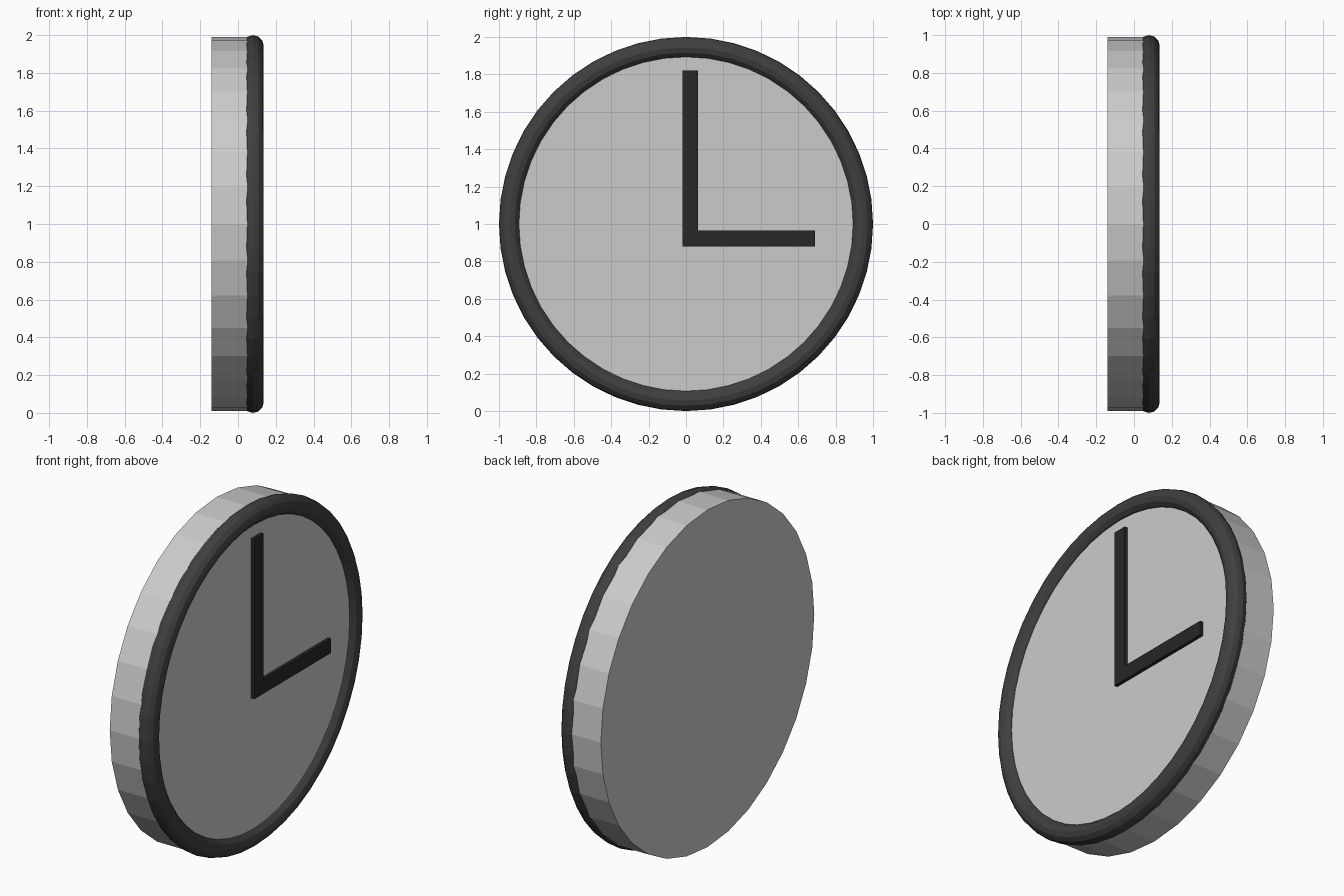
import bpy
import bmesh
import math

if "Cube" in bpy.data.objects:
    bpy.data.objects.remove(bpy.data.objects["Cube"])


def material(name, v):
    m = bpy.data.materials.new(name)
    m.diffuse_color = (v, v, v, 1)
    m.use_nodes = True
    m.node_tree.nodes["Principled BSDF"].inputs["Base Color"].default_value = m.diffuse_color
    return m


QUARTER = math.pi / 2

# Drum-shaped clock body, axis along x
bpy.ops.mesh.primitive_cylinder_add(vertices=32, radius=0.99, depth=0.24,
                                    location=(-0.02, 0, 1), rotation=(0, QUARTER, 0))
bpy.context.object.name = "clock_body"

# Dark round rim around the dial
bpy.ops.mesh.primitive_torus_add(major_segments=48, minor_segments=12,
                                 major_radius=0.944, minor_radius=0.056,
                                 location=(0.08, 0, 1), rotation=(0, QUARTER, 0))
rim = bpy.context.object
rim.name = "rim"
rim.data.materials.append(material("rim_dark", 0.05))

# L-shaped pair of hands, extruded from its outline
outline = [(-0.02, 0.88), (0.69, 0.88), (0.69, 0.965),
           (0.065, 0.965), (0.065, 1.82), (-0.02, 1.82)]
bm = bmesh.new()
face = bm.faces.new([bm.verts.new((0.09, y, z)) for y, z in outline])
ext = bmesh.ops.extrude_face_region(bm, geom=[face])
for v in ext["geom"]:
    if isinstance(v, bmesh.types.BMVert):
        v.co.x = 0.12
if not any(len(f.verts) == 6 and f.calc_center_median().x < 0.1 for f in bm.faces):
    bm.faces.new([v for v in bm.verts if v.co.x < 0.1])
bmesh.ops.recalc_face_normals(bm, faces=bm.faces[:])
mesh = bpy.data.meshes.new("hands")
bm.to_mesh(mesh)
bm.free()
hands = bpy.data.objects.new("hands", mesh)
bpy.context.collection.objects.link(hands)
mesh.materials.append(material("hands_black", 0.02))
